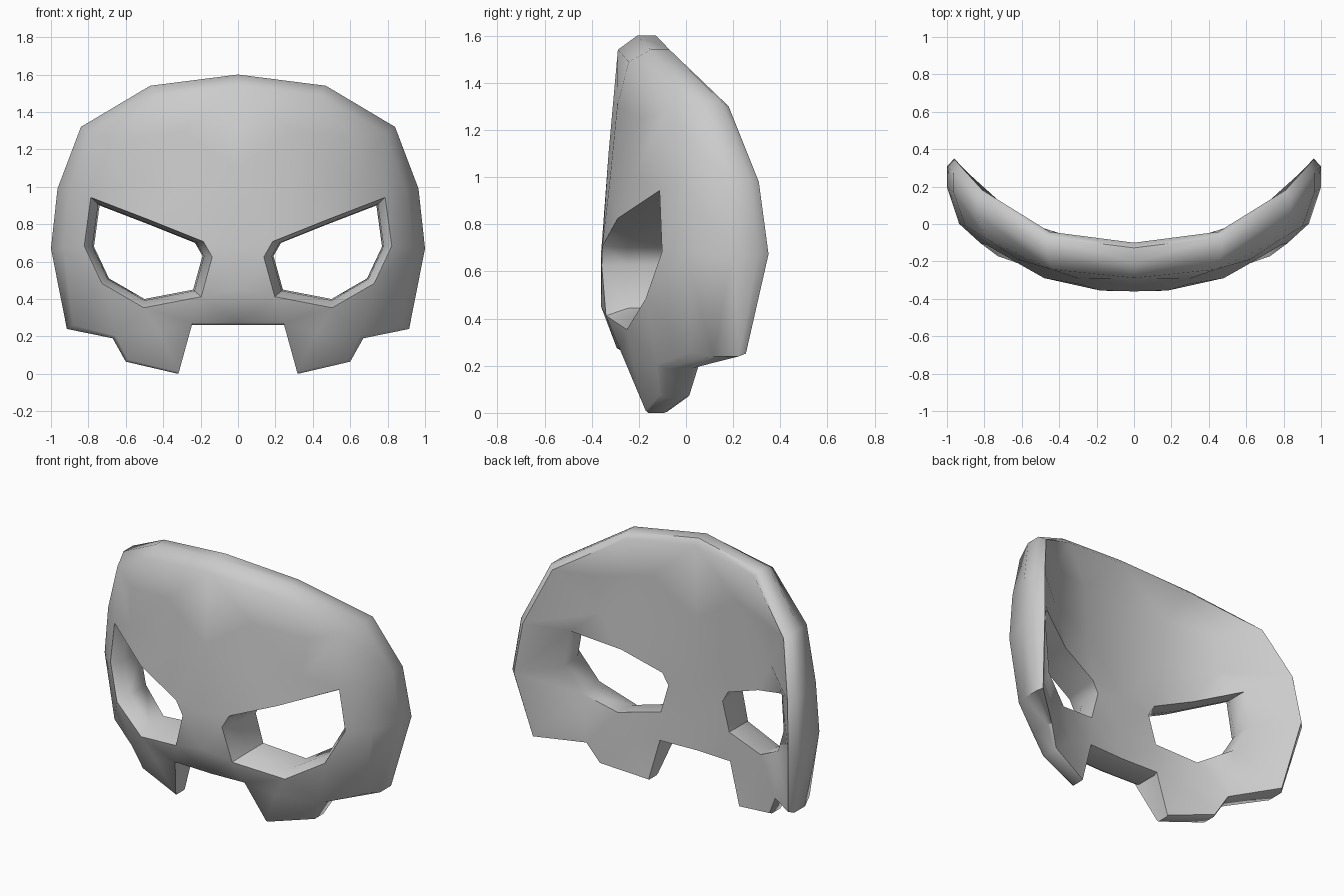
import bpy, bmesh, math
from mathutils import Vector
from mathutils.geometry import delaunay_2d_cdt

cube = bpy.data.objects.get("Cube")
if cube:
    bpy.data.objects.remove(cube)

# Half silhouette: x, z, width of the rounded rim; ends on the centre line
OUTLINE = [(0, 1.6, .06), (.47, 1.54, .06), (.84, 1.32, .06), (.965, .99, .065),
           (1, .67, .065), (.915, .24, .04), (.67, .19, .02), (.6, .065, .015),
           (.32, 0, .01), (.25, .26, .015), (0, .26, .015),
           (0, .45, 0), (0, .68, 0), (0, 1.1, 0)]
EYE = [(.74, .9), (.48, .8), (.23, .7), (.19, .63), (.24, .45),
       (.5, .4), (.69, .51), (.77, .68)]
INNER = [(.3, 1.3), (.28, .98), (.62, 1.25), (.6, 1.02), (.42, .22)]


def front_y(x, z):
    return -.36 + .43 * x ** 2.6 + .09 * max(0, z - .75) + .38 * max(0, .45 - z)


def back_y(x):
    return -.1 + .45 * x ** 2.7


def outline_ring(bm, inset, depth):
    """Silhouette shrunk by a share of its rim, at a depth from front to back."""
    ring = []
    for x, z, rim in OUTLINE:
        p = Vector((x, z))
        p -= (p - Vector((0, .75))).normalized() * rim * inset
        f, b = front_y(p.x, p.y), back_y(x)
        t = depth if depth is not None else rim * 7
        ring.append(bm.verts.new((p.x, f + (b - f) * t, p.y)))
    return ring


def eye_ring(bm, scale, depth):
    ring = []
    for x, z in EYE:
        x, z = .48 + (x - .48) * scale, .66 + (z - .66) * scale
        f, b = front_y(x, z), back_y(x)
        ring.append(bm.verts.new((x, f + (b - f) * depth, z)))
    return ring


def bridge(bm, a, b):
    """Wall between two rings, left open along the centre line."""
    for i in range(len(a)):
        j = (i + 1) % len(a)
        if abs(a[i].co.x) + abs(a[j].co.x) > 1e-5:
            bm.faces.new((a[i], a[j], b[j], b[i]))


def cap(bm, outer, eye, surface):
    """Triangulated sheet between the silhouette and the eye hole."""
    inner = [bm.verts.new((x, surface(x, z), z)) for x, z in INNER]
    verts = outer + eye + inner
    n, m = len(outer), len(eye)
    edges = [(i, (i + 1) % n) for i in range(n)]
    edges += [(n + i, n + (i + 1) % m) for i in range(m)]
    flat = [Vector((v.co.x, v.co.z)) for v in verts]
    _, _, tris, origin, _, _ = delaunay_2d_cdt(flat, edges, [], 1, 1e-5)
    for tri in tris:
        ids = [origin[i][0] for i in tri]
        if not all(n <= i < n + m for i in ids):
            bm.faces.new([verts[i] for i in ids])


# Half shell, then mirrored
bm = bmesh.new()
rims = [outline_ring(bm, 1, 0), outline_ring(bm, 0, None),
        outline_ring(bm, 0, .85), outline_ring(bm, .6, 1)]
eyes = [eye_ring(bm, 1.18, 0), eye_ring(bm, 1.03, .4), eye_ring(bm, 1, 1)]
for rings in (rims, eyes):
    for a, b in zip(rings, rings[1:]):
        bridge(bm, a, b)
cap(bm, rims[0], eyes[0], front_y)
cap(bm, rims[3], eyes[2], lambda x, z: back_y(x))
bmesh.ops.delete(bm, geom=[v for v in bm.verts if not v.link_faces], context='VERTS')
bmesh.ops.mirror(bm, geom=bm.verts[:] + bm.edges[:] + bm.faces[:],
                 axis='X', merge_dist=1e-4)
bmesh.ops.remove_doubles(bm, verts=bm.verts, dist=1e-4)
bmesh.ops.recalc_face_normals(bm, faces=bm.faces)
mesh = bpy.data.meshes.new("mask_shell")
bm.to_mesh(mesh)
bm.free()
mask = bpy.data.objects.new("mask_shell", mesh)
bpy.context.collection.objects.link(mask)

# Plain grey finish
grey = bpy.data.materials.new("light_grey")
grey.use_nodes = True
grey.diffuse_color = (.6, .6, .6, 1)
grey.node_tree.nodes["Principled BSDF"].inputs["Base Color"].default_value = (.6, .6, .6, 1)
mesh.materials.append(grey)

bpy.ops.object.select_all(action='DESELECT')
mask.select_set(True)
bpy.context.view_layer.objects.active = mask
bpy.ops.object.shade_smooth_by_angle(angle=math.radians(50))
